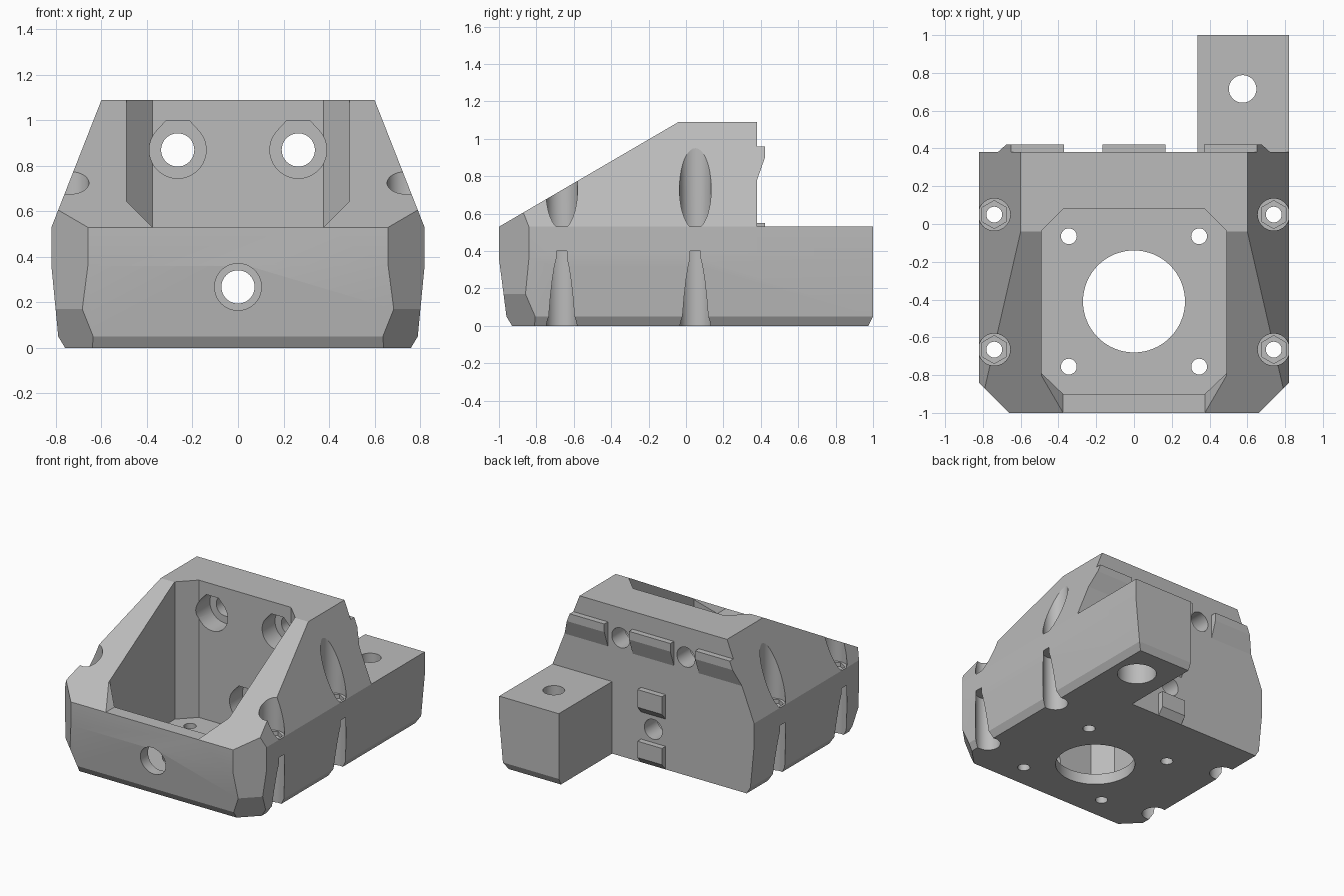
import bpy, bmesh
from math import sin, cos, pi, radians
from mathutils import Vector

cube = bpy.data.objects.get("Cube")
if cube:
    bpy.data.objects.remove(cube, do_unlink=True)

grey = bpy.data.materials.new("plain grey")
grey.use_nodes = True
colour = (0.5, 0.5, 0.5, 1)
grey.diffuse_color = colour
grey.node_tree.nodes["Principled BSDF"].inputs["Base Color"].default_value = colour

BACK, STEP = 0.38, 0.53          # rear wall position, height of the arm and front lip


def prism(profile, axis, lo, hi):
    """Extrude a closed 2D profile along an axis."""
    place = {"X": lambda p, t: (t, p[0], p[1]),
             "Y": lambda p, t: (p[0], t, p[1]),
             "Z": lambda p, t: (p[0], p[1], t)}[axis]
    bm = bmesh.new()
    ends = [[bm.verts.new(place(p, t)) for p in profile] for t in (lo, hi)]
    for ring in ends:
        bm.faces.new(ring)
    n = len(profile)
    for i in range(n):
        j = (i + 1) % n
        bm.faces.new((ends[0][i], ends[0][j], ends[1][j], ends[1][i]))
    bmesh.ops.recalc_face_normals(bm, faces=bm.faces)
    return bm


def rect(a0, a1, b0, b1):
    return [(a0, b0), (a1, b0), (a1, b1), (a0, b1)]


def circle(a, b, r, n=40, start=0.0):
    return [(a + r * cos(start + 2 * pi * i / n), b + r * sin(start + 2 * pi * i / n))
            for i in range(n)]


def teardrop(a, b, r=0.125, n=30):
    """Circle with a flat-topped peak."""
    arc = [radians(135 + 270 * i / n) for i in range(n + 1)]
    return ([(a + r * cos(t), b + r * sin(t)) for t in arc]
            + [(a + 0.05, b + 0.13), (a - 0.05, b + 0.13)])


def slice_off(bm, point, normal):
    """Remove everything on the normal side of a plane and cap the cut."""
    geom = bm.verts[:] + bm.edges[:] + bm.faces[:]
    cut = bmesh.ops.bisect_plane(bm, geom=geom, dist=1e-6, plane_co=point,
                                 plane_no=Vector(normal).normalized(), clear_outer=True)
    edges = [e for e in cut["geom_cut"] if isinstance(e, bmesh.types.BMEdge)]
    if edges:
        bmesh.ops.contextual_create(bm, geom=edges)
        bmesh.ops.recalc_face_normals(bm, faces=bm.faces)


def slice_upper_sides(bm):
    for s in (-1, 1):
        slice_off(bm, (s * 0.82, 0, STEP), (s * 0.56, 0, 0.22))


def make(name, bm):
    mesh = bpy.data.meshes.new(name)
    bm.to_mesh(mesh)
    bm.free()
    mesh.materials.append(grey)
    ob = bpy.data.objects.new(name, mesh)
    bpy.context.collection.objects.link(ob)
    return ob


# Outer block: sloped top, tapering sides, chamfered front corners
block = prism(rect(-0.82, 0.82, -1, 1), "Z", 0, 1.09)
slice_upper_sides(block)
for s in (-1, 1):
    slice_off(block, (s * 0.82, 0, 0.36), (s * 0.31, 0, -0.03))
    slice_off(block, (s * 0.79, 0, 0.05), (s * 0.05, 0, -0.03))
    slice_off(block, (s * 0.66, -1, 0), (s, -1, 0))
    slice_off(block, (s * 0.66, -1, 0.17), (s * 0.17, -0.17, -0.09))
slice_off(block, (0, -1, STEP), (0, -0.56, 0.96))
slice_off(block, (0, -1, 0.36), (0, -0.31, -0.04))
slice_off(block, (0, -0.96, 0.05), (0, -0.05, -0.03))
slice_off(block, (0, 1, 0.05), (0, 0.05, -0.025))
body = make("mount_body", block)

# Leave only the rear arm behind the back wall
cutters = [prism(rect(-1, 0.335, BACK, 1.2), "Z", -0.1, 1.3),
           prism(rect(0.2, 1, BACK, 1.2), "Z", STEP, 1.3)]

# Motor cavity and the flared notch over the front lip
half = [(0.375, -0.9), (0.49, -0.79), (0.49, -0.035), (0.375, 0.08)]
cutters.append(prism(half + [(-x, y) for x, y in reversed(half)], "Z", 0.08, 1.3))
flare = [(0.375, STEP), (0.49, STEP + 0.115), (0.49, 1.3)]
cutters.append(prism(flare + [(-x, z) for x, z in reversed(flare)], "Y", -1.2, -0.6))

# Floor opening and its four screw holes
cutters.append(prism(circle(0, -0.41, 0.27, 64), "Z", -0.1, 0.2))
for x in (-0.345, 0.345):
    for y in (-0.065, -0.755):
        cutters.append(prism(circle(x, y, 0.042, 24), "Z", -0.1, 0.2))

# Rear wall bolts with recessed heads, and the front access hole
for x, z in ((-0.265, 0.87), (0.265, 0.87), (0, 0.268)):
    cutters.append(prism(teardrop(x, z), "Y", 0.0, 0.23))
    cutters.append(prism(circle(x, z, 0.073), "Y", 0.1, 0.6))
cutters.append(prism(circle(0, 0.268, 0.103), "Y", -1.2, -0.8))

# Vertical side bolts: upper and lower channels around a shelf with a nut seat
for x in (-0.74, 0.74):
    for y in (0.05, -0.665):
        cutters.append(prism(circle(x, y, 0.085), "Z", STEP, 1.3))
        cutters.append(prism(circle(x, y, 0.085), "Z", -0.1, 0.4))
        cutters.append(prism(circle(x, y, 0.074, 6, pi / 6), "Z", 0.5, 0.6))
        cutters.append(prism(circle(x, y, 0.042, 24), "Z", 0.3, 0.6))

# Arm bolt hole with a wider recess below
cutters.append(prism(circle(0.575, 0.715, 0.073), "Z", -0.1, 0.7))
cutters.append(prism(circle(0.575, 0.715, 0.133), "Z", -0.1, 0.2))

bpy.context.view_layer.objects.active = body
for bm in cutters:
    tool = make("cutter", bm)
    tool.hide_render = True
    mod = body.modifiers.new("cut", "BOOLEAN")
    mod.operation, mod.solver, mod.object = "DIFFERENCE", "EXACT", tool
    bpy.ops.object.modifier_apply(modifier=mod.name)
    bpy.data.objects.remove(tool, do_unlink=True)

# Locating tabs on the rear wall
IN, OUT = BACK - 0.01, BACK + 0.042
upper = [(IN, 0.96), (OUT, 0.96), (OUT, 0.9), (BACK, 0.78), (IN, 0.78)]
for side, x0, x1 in (("right", -0.72, -0.37), ("centre", -0.168, 0.168), ("left", 0.37, 0.72)):
    bm = prism(upper, "X", x0, x1)
    slice_upper_sides(bm)
    make("upper_tab_" + side, bm)
for name, z0, z1 in (("middle_tab", 0.37, 0.55), ("lower_tab", 0.0, 0.17)):
    profile = [(IN, z0), (BACK, z0), (OUT, z0 + 0.05), (OUT, z1), (IN, z1)]
    make(name, prism(profile, "X", -0.1, 0.1))

# Smooth the round walls, keep edges crisp
bpy.ops.object.select_all(action="DESELECT")
body.select_set(True)
bpy.ops.object.shade_smooth_by_angle(angle=radians(20))
